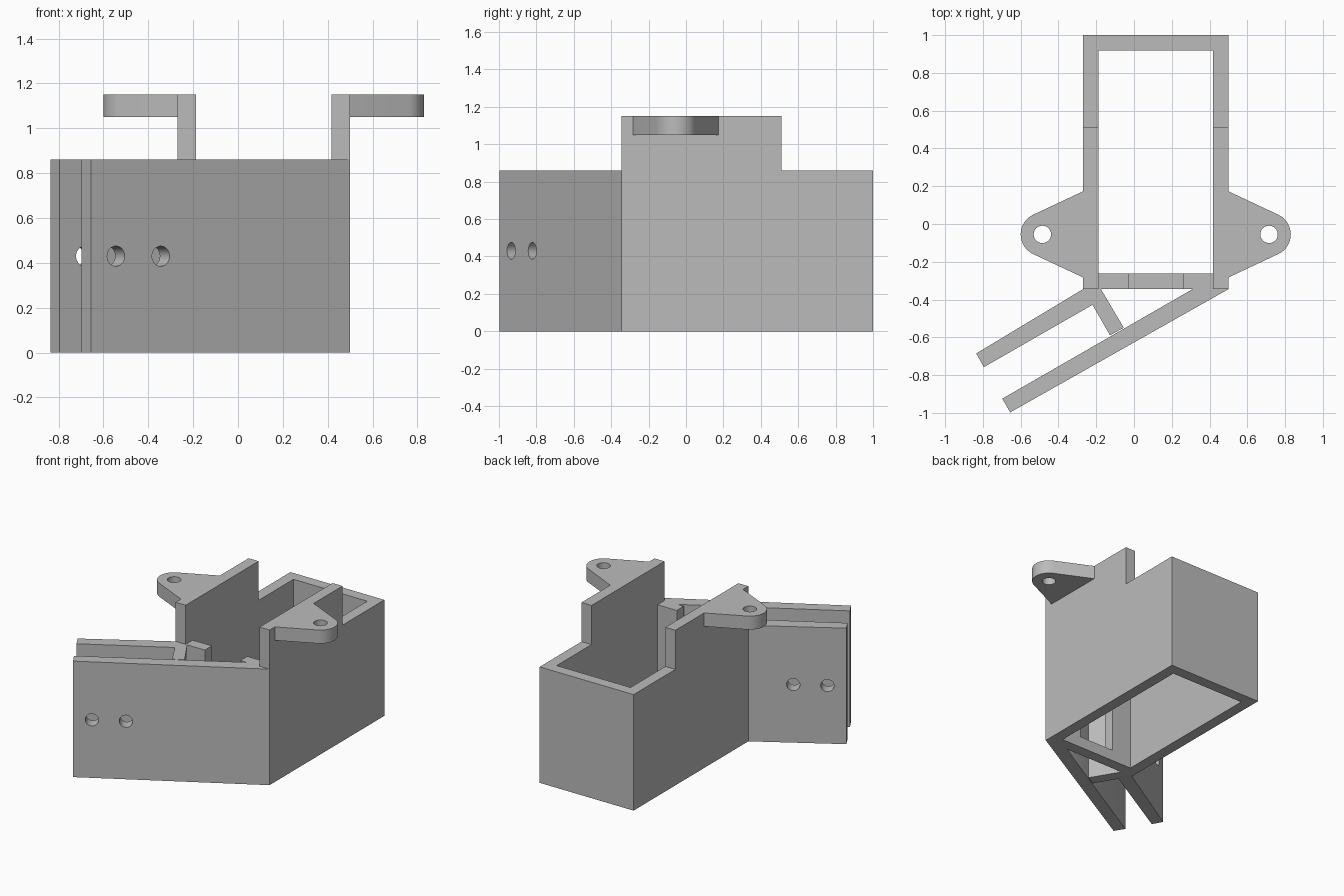
import bpy, bmesh, math
from mathutils import Vector

old = bpy.data.objects.get("Cube")
if old:
    bpy.data.objects.remove(old, do_unlink=True)

grey = bpy.data.materials.new("plain grey")
grey.use_nodes = True
COLOUR = (0.5, 0.5, 0.5, 1)
grey.diffuse_color = COLOUR
grey.node_tree.nodes["Principled BSDF"].inputs["Base Color"].default_value = COLOUR

# Which axes a 2D profile lies in, keyed by its extrusion axis
PLACE = {"x": lambda a, b, d: (d, a, b),
         "y": lambda a, b, d: (a, d, b),
         "z": lambda a, b, d: (a, b, d)}


def prism(name, outline, low, high, axis="z"):
    """Extrude a flat outline along one axis."""
    bm = bmesh.new()
    base = bm.faces.new([bm.verts.new(PLACE[axis](a, b, low)) for a, b in outline])
    top = bmesh.ops.extrude_face_region(bm, geom=[base])["geom"]
    move = Vector(PLACE[axis](0, 0, high - low))
    bmesh.ops.translate(bm, vec=move, verts=[v for v in top if isinstance(v, bmesh.types.BMVert)])
    bmesh.ops.recalc_face_normals(bm, faces=bm.faces)
    mesh = bpy.data.meshes.new(name)
    bm.to_mesh(mesh)
    bm.free()
    mesh.materials.append(grey)
    obj = bpy.data.objects.new(name, mesh)
    bpy.context.collection.objects.link(obj)
    return obj


def activate(obj):
    bpy.ops.object.select_all(action="DESELECT")
    obj.select_set(True)
    bpy.context.view_layer.objects.active = obj


def drill(obj, centre, radius, direction):
    """Cut a round hole right through a part."""
    bpy.ops.mesh.primitive_cylinder_add(vertices=32, radius=radius, depth=0.4, location=centre)
    cutter = bpy.context.object
    cutter.hide_render = True
    cutter.rotation_euler = Vector(direction).to_track_quat("Z", "Y").to_euler()
    cutter.data.materials.append(grey)
    activate(obj)
    mod = obj.modifiers.new("hole", "BOOLEAN")
    mod.operation, mod.object, mod.solver = "DIFFERENCE", cutter, "EXACT"
    bpy.ops.object.modifier_apply(modifier=mod.name)
    bpy.data.objects.remove(cutter, do_unlink=True)


def smooth(obj):
    activate(obj)
    bpy.ops.object.shade_smooth_by_angle(angle=math.radians(30))


H, TOP = 0.86, 1.15               # case height, raised wall height
L, R, T = -0.27, 0.5, 0.082       # case sides and wall thickness
FRONT, BACK, MID = -0.345, 1.0, 0.115

# Side walls with a raised front section
side = [(FRONT, 0), (BACK, 0), (BACK, H), (0.51, H), (0.51, TOP), (FRONT, TOP)]
prism("right_wall", side, L, L + T, "x")
prism("left_wall", side, R - T, R, "x")

# Back wall, and front wall with a tall open slot
prism("back_wall", [(L + T, 0), (R - T, 0), (R - T, H), (L + T, H)], BACK - T, BACK, "y")
prism("front_wall", [(L + T, 0), (R - T, 0), (R - T, H), (0.26, H), (0.26, T),
                     (-0.03, T), (-0.03, H), (L + T, H)], FRONT, FRONT + T, "y")

# Mounting ears, one per side
for name, s in (("right_ear", -1), ("left_ear", 1)):
    cx, cy, r = 0.6, -0.055, 0.115
    tip = [(cx + r * math.cos(a), cy + r * math.sin(a))
           for a in (math.radians(64 - 8 * i) for i in range(17))]
    outline = [(R - MID, 0.173)] + tip + [(R - MID, -0.283)]
    ear = prism(name, [(MID + s * x, y) for x, y in outline], 1.05, TOP)
    drill(ear, (MID + s * cx, cy, 1.1), 0.046, (0, 0, 1))
    smooth(ear)

# Angled bracket: two parallel plates joined by a web
outer = prism("outer_plate", [(R, FRONT), (-0.655, -0.997), (-0.698, -0.925), (0.31, FRONT)], 0, H)
inner = prism("inner_plate", [(L, FRONT), (-0.835, -0.685), (-0.795, -0.758),
                              (-0.22, -0.428), (-0.175, FRONT)], 0, H)
prism("bracket_web", [(-0.175, FRONT), (-0.22, -0.428), (-0.127, -0.589), (-0.054, -0.549)], 0, H)

# Pairs of aligned screw holes through both plates
normal = Vector((-0.5, 0.866, 0))
for x, y in ((-0.545, -0.933), (-0.345, -0.82)):
    start = Vector((x, y, 0.43))
    drill(outer, start, 0.045, normal)
    drill(inner, start + normal * 0.34, 0.045, normal)
for plate in (outer, inner):
    smooth(plate)
